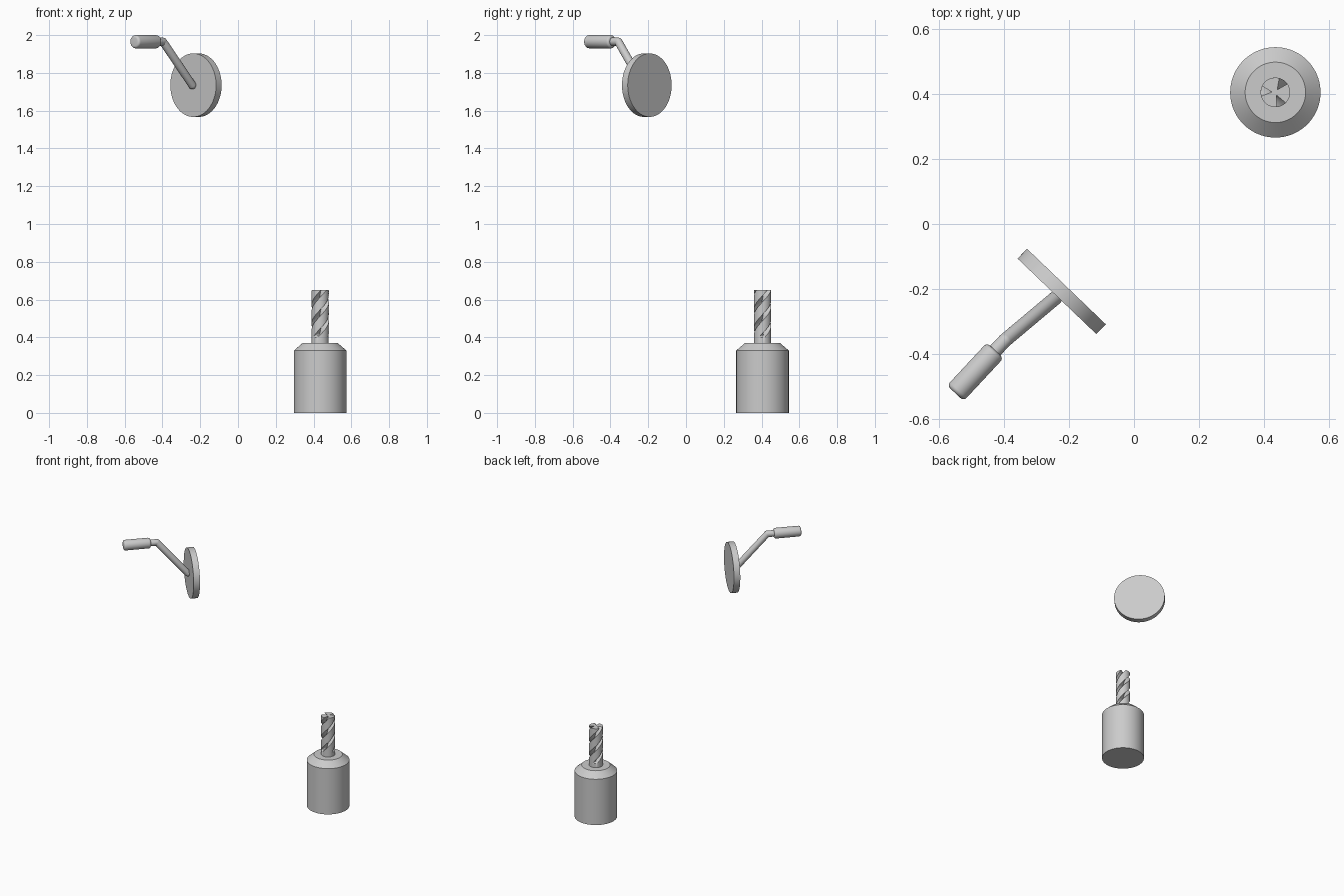
import bpy, bmesh, math
from mathutils import Vector

if "Cube" in bpy.data.objects:
    bpy.data.objects.remove(bpy.data.objects["Cube"])


def finish(name, bm, angle=30):
    bmesh.ops.recalc_face_normals(bm, faces=bm.faces)
    mesh = bpy.data.meshes.new(name)
    bm.to_mesh(mesh)
    bm.free()
    ob = bpy.data.objects.new(name, mesh)
    bpy.context.collection.objects.link(ob)
    bpy.ops.object.select_all(action='DESELECT')
    ob.select_set(True)
    bpy.context.view_layer.objects.active = ob
    bpy.ops.object.shade_smooth_by_angle(angle=math.radians(angle))
    return ob


def skin_rings(bm, rings):
    """Bridge equal-length rings of points and cap both ends."""
    rows = [[bm.verts.new(p) for p in ring] for ring in rings]
    n = len(rows[0])
    for a, b in zip(rows, rows[1:]):
        for i in range(n):
            j = (i + 1) % n
            bm.faces.new((a[i], a[j], b[j], b[i]))
    bm.faces.new(rows[0][::-1])
    bm.faces.new(rows[-1])


def lathe(name, start, axis, profile, sides=64):
    """Revolve (distance, radius) pairs around an axis from start."""
    bm = bmesh.new()
    rot = Vector((0, 0, 1)).rotation_difference(Vector(axis).normalized())
    start = Vector(start)
    skin_rings(bm, [[start + rot @ Vector((r * math.cos(t), r * math.sin(t), d))
                     for t in (2 * math.pi * i / sides for i in range(sides))]
                    for d, r in profile])
    return finish(name, bm)


def rod(name, a, b, r):
    """Round-ended rod between two points."""
    a, b = Vector(a), Vector(b)
    length = (b - a).length
    arc = [math.radians(x) for x in (2, 15, 30, 45, 60, 75, 90)]
    prof = [(-r * math.cos(t), r * math.sin(t)) for t in arc]
    prof += [(length + r * math.cos(t), r * math.sin(t)) for t in arc[::-1]]
    return lathe(name, a, b - a, prof, 32)


# Tool holder with chamfered shoulder
CX, CY = 0.435, 0.405
lathe("tool_holder", (CX, CY, 0), (0, 0, 1),
      [(0, 0.139), (0.33, 0.139), (0.37, 0.093)], 96)

# Cutter: plain shank, then three helical V flutes
R, CORE, HALF = 0.0455, 0.010, math.radians(20)
Z0, Z1, PITCH = 0.41, 0.65, 0.30


def cutter_ring(z, depth):
    pts = []
    twist = math.radians(55) + 2 * math.pi * (z - Z1) / PITCH
    for k in range(3):
        mid = twist + k * 2 * math.pi / 3

        def polar(r, t):
            return Vector((CX + r * math.cos(t), CY + r * math.sin(t), z))
        tip = polar(R + (CORE - R) * depth, mid)
        left, right = polar(R, mid - HALF), polar(R, mid + HALF)
        pts += [left.lerp(tip, f) for f in (0, 0.33, 0.67)]
        pts += [tip.lerp(right, f) for f in (0, 0.33, 0.67)]
        span = 2 * math.pi / 3 - 2 * HALF
        pts += [polar(R, mid + HALF + span * i / 12) for i in range(12)]
    return pts


bm = bmesh.new()
steps = 60
rings = [cutter_ring(0.36, 0)]
for i in range(steps + 1):
    z = Z0 - 0.01 + (Z1 - Z0 + 0.01) * i / steps
    rings.append(cutter_ring(z, min(1, i / 5)))
# the shank below the flutes shares the twist of the first fluted ring
rings[0] = [Vector((p.x, p.y, 0.36)) for p in cutter_ring(Z0 - 0.01, 0)]
skin_rings(bm, rings)
finish("fluted_cutter", bm, 35)

# Inspection mirror disc
n = Vector((0.69, 0.72, 0)).normalized()
centre = Vector((-0.2225, -0.2075, 1.735))
lathe("mirror_disc", centre - n * 0.021, n, [(0, 0.168), (0.042, 0.168)], 96)

# Bent stem
elbow = Vector((-0.397, -0.358, 1.965))
grip_dir = Vector((-0.68, -0.73, 0)).normalized()
grip_start = Vector((-0.427, -0.389, 1.965))
rod("mirror_stem", centre - n * 0.028, elbow, 0.0215)
rod("stem_neck", elbow, grip_start + grip_dir * 0.03, 0.0215)

# Handle with rounded ends
L, HR, B = 0.18, 0.035, 0.013
arc = [math.radians(x) for x in (0, 22.5, 45, 67.5, 90)]
prof = [(B - B * math.cos(t), HR - B + B * math.sin(t)) for t in arc]
prof += [(L - B + B * math.cos(t), HR - B + B * math.sin(t)) for t in arc[::-1]]
lathe("mirror_handle", grip_start, grip_dir, prof, 48)
